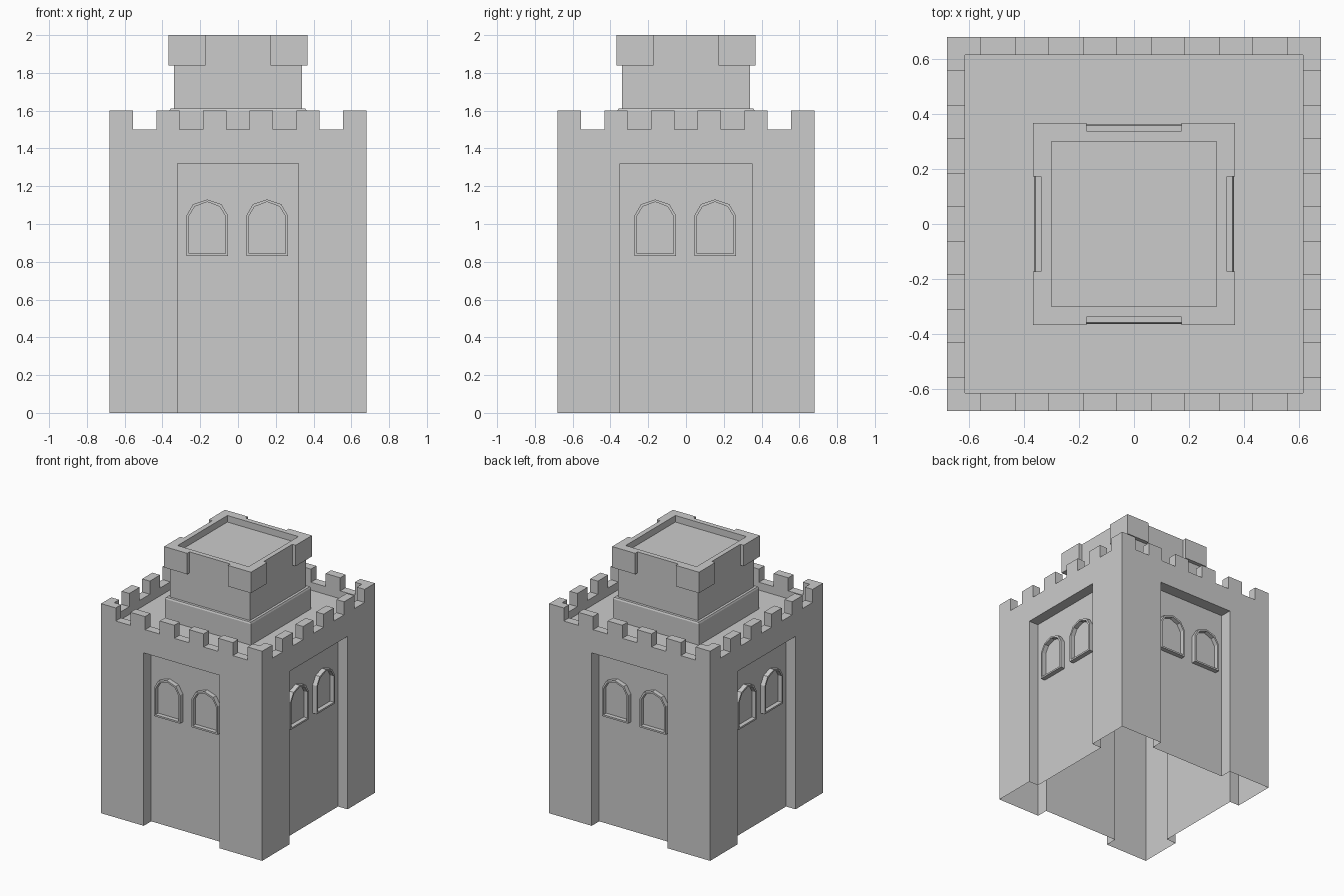
import bpy, bmesh, math
from mathutils import Matrix

if "Cube" in bpy.data.objects:
    bpy.data.objects.remove(bpy.data.objects["Cube"])


def make_object(name, bm, fix=True):
    if fix:
        bmesh.ops.recalc_face_normals(bm, faces=bm.faces)
    me = bpy.data.meshes.new(name)
    bm.to_mesh(me)
    bm.free()
    ob = bpy.data.objects.new(name, me)
    bpy.context.collection.objects.link(ob)
    return ob


def add_prism(bm, pts, z0, z1, top_inset=0.0):
    low = [bm.verts.new((x, y, z0)) for x, y in pts]
    high = [bm.verts.new((x * (1 - top_inset), y * (1 - top_inset), z1)) for x, y in pts]
    n = len(pts)
    bm.faces.new(low[::-1])
    bm.faces.new(high)
    for i in range(n):
        j = (i + 1) % n
        bm.faces.new((low[i], low[j], high[j], high[i]))


def rect(x0, x1, y0, y1):
    return [(x0, y0), (x1, y0), (x1, y1), (x0, y1)]


def prisms(name, items):
    bm = bmesh.new()
    for pts, z0, z1 in items:
        add_prism(bm, pts, z0, z1)
    return make_object(name, bm)


def cut(target, cutter):
    mod = target.modifiers.new("cut", 'BOOLEAN')
    mod.operation = 'DIFFERENCE'
    mod.solver = 'EXACT'
    mod.object = cutter
    bpy.context.view_layer.objects.active = target
    bpy.ops.object.modifier_apply(modifier=mod.name)
    bpy.data.objects.remove(cutter)


def open_bottom(ob, z):
    bm = bmesh.new()
    bm.from_mesh(ob.data)
    faces = [f for f in bm.faces if f.normal.z < -0.9 and abs(f.calc_center_median().z - z) < 1e-3]
    bmesh.ops.delete(bm, geom=faces, context='FACES')
    bm.to_mesh(ob.data)
    bm.free()


H = 0.68            # half width of the tower
DECK = 1.44         # roof deck height
WALL_Y, WALL_X = 0.59, 0.60   # recessed panel planes

# Tower body: walled roof deck, crenels, tall recessed panels, open underneath
body = prisms("tower_body", [(rect(-H, H, -H, H), 0, 1.6)])
cut(body, prisms("deck_cutter", [(rect(-0.615, 0.615, -0.615, 0.615), DECK, 1.8)]))
step = 2 * H / 11
gaps = [(-H + step * k, -H + step * (k + 1)) for k in range(1, 11, 2)]
cut(body, prisms("crenel_cutter_a", [(rect(a, b, -1, 1), 1.5, 1.8) for a, b in gaps]))
cut(body, prisms("crenel_cutter_b", [(rect(-1, 1, a, b), 1.5, 1.8) for a, b in gaps]))
cut(body, prisms("panel_cutter", [
    (rect(-0.32, 0.32, -1, -WALL_Y), -0.2, 1.32),
    (rect(-0.32, 0.32, WALL_Y, 1), -0.2, 1.32),
    (rect(-1, -WALL_X, -0.35, 0.35), -0.2, 1.32),
    (rect(WALL_X, 1, -0.35, 0.35), -0.2, 1.32)]))
open_bottom(body, 0)


# Arched windows: raised frame around a pane
def arch(t):
    w = 0.11 - t
    return [(-w, 0.83 + t), (w, 0.83 + t), (w, 1.045 - t * 0.3), (w * 0.68, 1.105 - t),
            (0, 1.13 - t), (-w * 0.68, 1.105 - t), (-w, 1.045 - t * 0.3)]


def add_window(bm, centre, wall, turn):
    rings = []
    for inset, out in ((0, 0), (0, 0.035), (0.013, 0.035), (0.013, 0.002)):
        rings.append([bm.verts.new(turn @ Matrix.Translation((centre + u, -wall - out, z)).translation)
                      for u, z in arch(inset)])
    for a, b in zip(rings, rings[1:]):
        for i in range(len(a)):
            j = (i + 1) % len(a)
            bm.faces.new((a[i], a[j], b[j], b[i]))
    bm.faces.new(rings[-1])


bm = bmesh.new()
for side in range(4):
    turn = Matrix.Rotation(side * math.pi / 2, 3, 'Z')
    for centre in (-0.163, 0.154):
        add_window(bm, centre, WALL_X if side % 2 else WALL_Y, turn)
make_object("arched_windows", bm, fix=False)

# Turret plinth with a slim chamfered cap
bm = bmesh.new()
add_prism(bm, rect(-0.363, 0.363, -0.363, 0.363), DECK, 1.6)
top = max(bm.faces, key=lambda f: f.calc_center_median().z)
new = bmesh.ops.extrude_face_region(bm, geom=[top])
bmesh.ops.delete(bm, geom=[top], context='FACES')
for v in [g for g in new["geom"] if isinstance(g, bmesh.types.BMVert)]:
    v.co = (v.co.x * 0.985, v.co.y * 0.985, 1.612)
plinth = make_object("turret_plinth", bm)
open_bottom(plinth, DECK)

# Turret shaft
shaft = prisms("turret_shaft", [(rect(-0.338, 0.338, -0.338, 0.338), 1.612, 1.84)])
open_bottom(shaft, 1.612)

# Turret crown: four projecting corners and a sunken roof
R, W, C = 0.367, 0.338, 0.172
quarter = [(-C, -R), (-C, -W), (C, -W), (C, -R), (R, -R)]
outline = []
for k in range(4):
    c, s = round(math.cos(k * math.pi / 2)), round(math.sin(k * math.pi / 2))
    outline += [(x * c - y * s, x * s + y * c) for x, y in quarter]
crown = prisms("turret_crown", [(outline, 1.84, 2.0)])
cut(crown, prisms("roof_cutter", [(rect(-0.3, 0.3, -0.3, 0.3), 1.95, 2.2)]))
